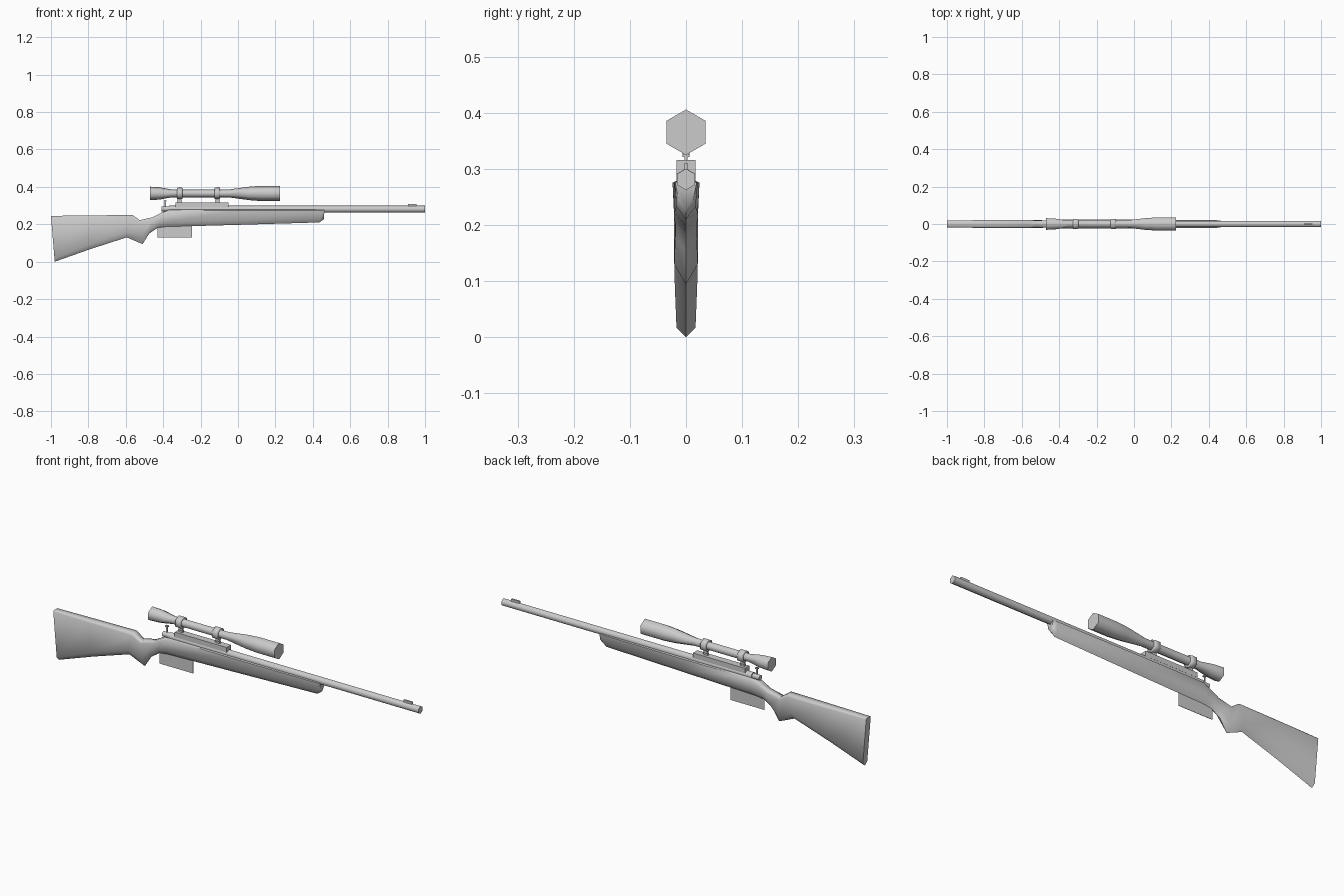
import bpy, bmesh, math

if "Cube" in bpy.data.objects:
    bpy.data.objects.remove(bpy.data.objects["Cube"])


def finish(name, bm, angle=65):
    bmesh.ops.recalc_face_normals(bm, faces=bm.faces)
    me = bpy.data.meshes.new(name)
    bm.to_mesh(me)
    bm.free()
    ob = bpy.data.objects.new(name, me)
    bpy.context.collection.objects.link(ob)
    bpy.ops.object.select_all(action='DESELECT')
    ob.select_set(True)
    bpy.context.view_layer.objects.active = ob
    bpy.ops.object.shade_smooth_by_angle(angle=math.radians(angle))
    return ob


def loft(name, rings):
    bm = bmesh.new()
    loops = [[bm.verts.new(p) for p in r] for r in rings]
    n = len(loops[0])
    for a, b in zip(loops, loops[1:]):
        for i in range(n):
            j = (i + 1) % n
            bm.faces.new((a[i], a[j], b[j], b[i]))
    bm.faces.new(loops[0])
    bm.faces.new(loops[-1])
    return finish(name, bm)


def tube(name, z, profile, n=6):
    """Six-sided turned part along x; profile is (x, radius)."""
    angles = [2 * math.pi * i / n for i in range(n)]
    return loft(name, [[(x, r * math.sin(a), z + r * math.cos(a)) for a in angles]
                       for x, r in profile])


def box(name, x0, x1, half_y, z0, z1):
    return loft(name, [[(x, -half_y, z0), (x, half_y, z0), (x, half_y, z1), (x, -half_y, z1)]
                       for x in (x0, x1)])


# Stock sections: top x, top z, bottom x, bottom z, upper half width, lower half width,
# top bevel, bottom bevel
sections = [
    (-1.00, .245, -.98, .000, .018, .017, .005, .017),
    (-.80, .247, -.79, .067, .021, .020, .008, .025),
    (-.565, .250, -.595, .130, .021, .021, .012, .030),
    (-.525, .222, -.51, .094, .019, .021, .012, .036),
    (-.455, .238, -.475, .150, .019, .019, .012, .028),
    (-.41, .262, -.43, .180, .021, .019, .008, .022),
    (-.365, .278, -.385, .186, .024, .021, .003, .025),
    (.00, .278, .00, .197, .024, .021, .003, .025),
    (.44, .278, .435, .210, .021, .017, .003, .022),
    (.462, .278, .460, .228, .019, .013, .003, .016),
]
rings = []
for xt, zt, xb, zb, wt, wb, st, sb in sections:
    h = zt - zb

    def at(y, z):
        return (xb + (xt - xb) * (z - zb) / h, y, z)
    rings.append([at(-wt * .75, zt), at(wt * .75, zt), at(wt, zt - st), at(wb, zb + sb),
                  at(0, zb), at(-wb, zb + sb), at(-wt, zt - st)])
loft("stock", rings)

# Barrel and receiver
tube("barrel", .281, [(-.03, .019), (1.0, .019)])
tube("receiver", .281, [(-.37, .0195), (-.03, .0195)])
tube("bolt_shroud", .282, [(-.408, .014), (-.36, .014)])
box("front_sight", .91, .955, .004, .295, .309)

# Rear peep post with small cap
box("rear_sight_post", -.392, -.386, .002, .285, .330)
box("rear_sight_cap", -.396, -.382, .006, .322, .328)

# Thin magazine plate
box("magazine", -.43, -.245, .001, .129, .20)

# Scope rail, body, rings and posts
box("scope_rail", -.335, -.05, .017, .291, .316)
tube("scope", .365, [(-.47, .036), (-.42, .033), (-.355, .021), (-.05, .021),
                     (.06, .036), (.12, .0405), (.225, .0405)])
for label, x in (("rear", -.312), ("front", -.110)):
    tube(label + "_scope_ring", .365, [(x - .015, .028), (x - .012, .031),
                                       (x + .012, .031), (x + .015, .028)])
    box(label + "_ring_post", x - .011, x + .011, .003, .31, .345)
    box(label + "_ring_foot", x - .013, x + .013, .006, .321, .326)
